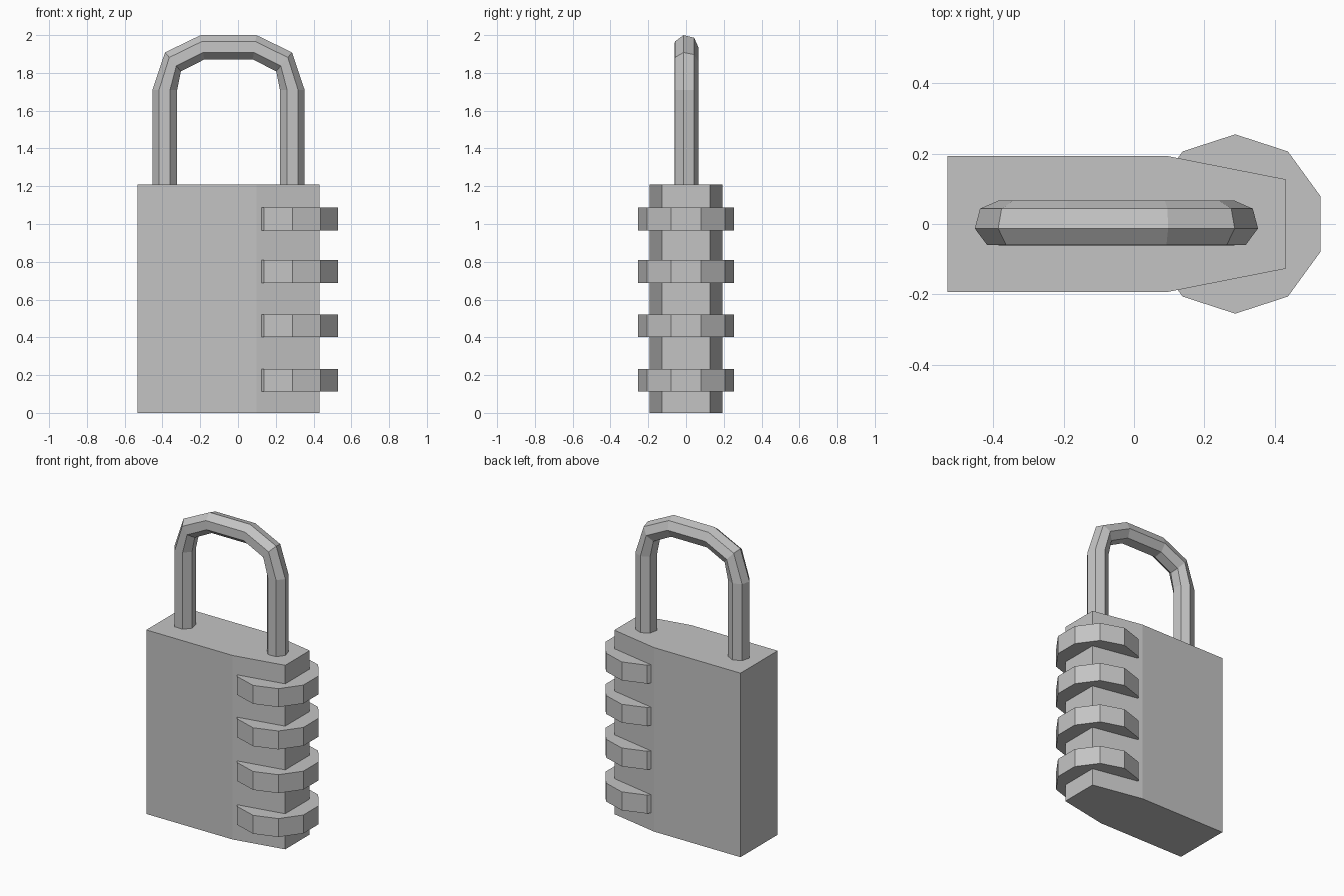
import bpy, bmesh
from math import cos, sin, radians, tau

cube = bpy.data.objects.get("Cube")
if cube:
    bpy.data.objects.remove(cube, do_unlink=True)

grey = bpy.data.materials.new("plain grey")
grey.use_nodes = True
colour = (0.55, 0.55, 0.55, 1)
grey.diffuse_color = colour
grey.node_tree.nodes["Principled BSDF"].inputs["Base Color"].default_value = colour


def loft(name, rings):
    """Skin a row of matching vertex rings and cap both ends."""
    bm = bmesh.new()
    loops = [[bm.verts.new(p) for p in ring] for ring in rings]
    n = len(loops[0])
    for a, b in zip(loops, loops[1:]):
        for i in range(n):
            j = (i + 1) % n
            bm.faces.new((a[i], a[j], b[j], b[i]))
    bm.faces.new(loops[0])
    bm.faces.new(loops[-1])
    bmesh.ops.recalc_face_normals(bm, faces=bm.faces)
    mesh = bpy.data.meshes.new(name)
    bm.to_mesh(mesh)
    bm.free()
    mesh.materials.append(grey)
    obj = bpy.data.objects.new(name, mesh)
    bpy.context.collection.objects.link(obj)
    return obj


def prism(name, outline, z0, z1):
    return loft(name, [[(x, y, z) for x, y in outline] for z in (z0, z1)])


# Case: flat block that tapers towards the dial side
half = [(-0.531, 0.193), (0.097, 0.193), (0.432, 0.127)]
prism("case", half + [(x, -y) for x, y in reversed(half)], 0, 1.208)

# Number dials: ten-sided discs set into the case
dial_x, dial_r, dial_h = 0.288, 0.255, 0.121
decagon = [(dial_x + dial_r * cos(tau * (k + 0.5) / 10),
            dial_r * sin(tau * (k + 0.5) / 10)) for k in range(10)]
for i, z in enumerate((0.173, 0.461, 0.748, 1.026)):
    prism(f"dial_{i + 1}", decagon, z - dial_h / 2, z + dial_h / 2)

# Shackle: seven-sided bar swept over an arch; each station is
# offset from the middle, height, and tilt of the outward direction
mid_x, bar_r = -0.05, 0.067
section = [(bar_r * cos(a), bar_r * sin(a))
           for a in (radians(-11) + tau * k / 7 for k in range(7))]
stations = [(0.337, 1.15, 0), (0.337, 1.71, 0),
            (0.294, 1.858, 50), (0.138, 1.935, 82)]


def station_ring(side, dx, z, tilt):
    t = radians(tilt)
    return [(mid_x + side * (dx + out * cos(t)), y, z + out * sin(t))
            for out, y in section]


loft("shackle", [station_ring(-1, *s) for s in stations]
     + [station_ring(1, *s) for s in reversed(stations)])
